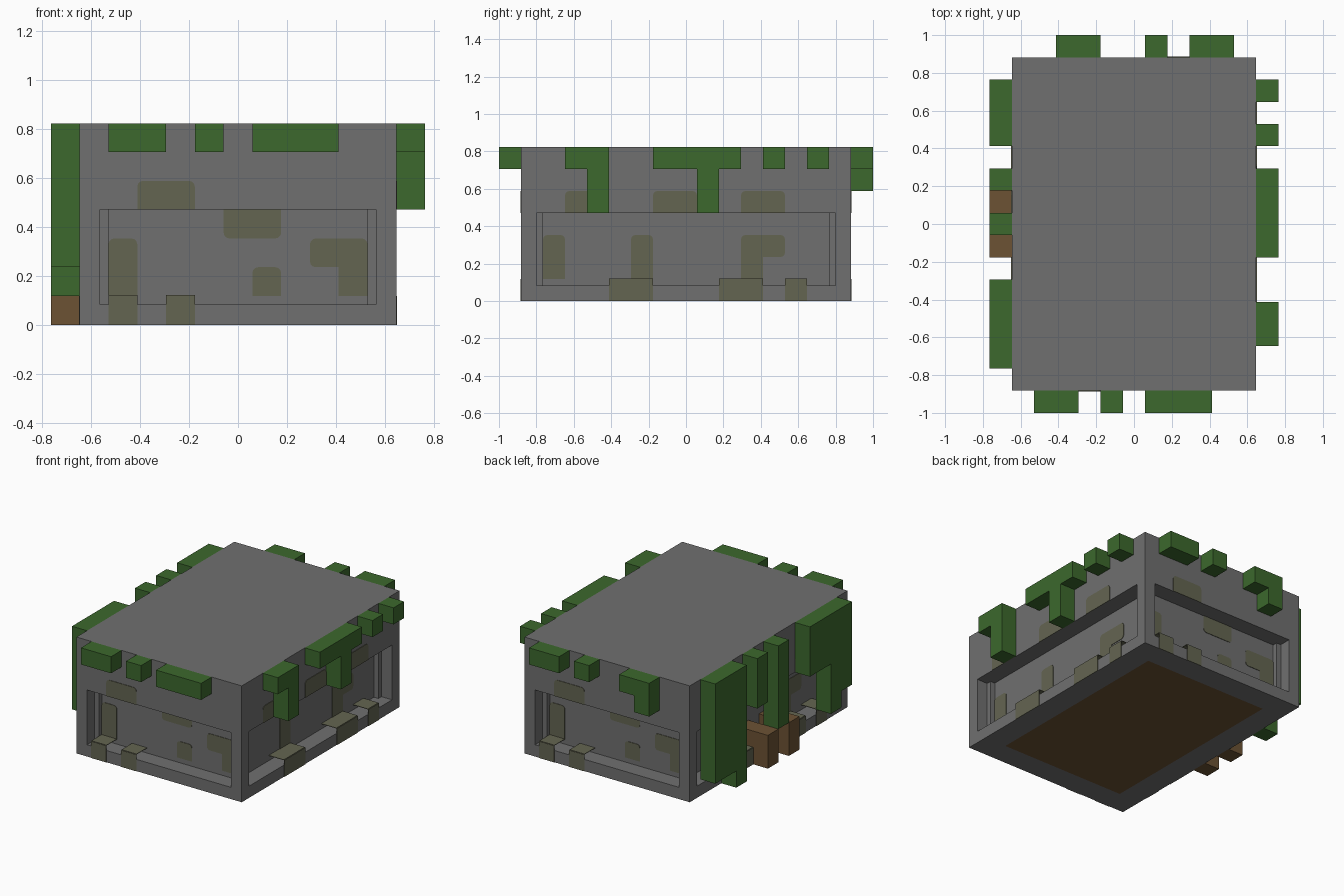
import bpy
import bmesh
from mathutils import Vector

U = 2 / 17                      # grid unit
HALF = Vector((5.5, 7.5, 0))    # half width and depth in units
PLATE = 0.03                    # moss plate thickness in units

if "Cube" in bpy.data.objects:
    bpy.data.objects.remove(bpy.data.objects["Cube"])


def material(name, rgb):
    m = bpy.data.materials.new(name)
    m.use_nodes = True
    m.diffuse_color = (*rgb, 1)
    m.node_tree.nodes["Principled BSDF"].inputs["Base Color"].default_value = (*rgb, 1)
    return m


STONE = material("grey stone", (0.162, 0.162, 0.162))
VINE = material("vine green", (0.045, 0.14, 0.026))
WOOD = material("brown wood", (0.15, 0.084, 0.034))
MOSS = material("olive moss", (0.127, 0.13, 0.083))


def finish(bm, name, *mats):
    mesh = bpy.data.meshes.new(name)
    bm.to_mesh(mesh)
    bm.free()
    for m in mats:
        mesh.materials.append(m)
    obj = bpy.data.objects.new(name, mesh)
    bpy.context.collection.objects.link(obj)
    return obj


def cube(lo, hi):
    """Box between two corners given in units."""
    bm = bmesh.new()
    bmesh.ops.create_cube(bm, size=1)
    lo, hi = Vector(lo), Vector(hi)
    for v in bm.verts:
        v.co = ((lo + hi) / 2 + v.co * (hi - lo)) * U
    return bm


def wall_box(side, a0, a1, z0, z1, d0=0, d1=1):
    """Box on a wall: a runs along the wall, d points out of it."""
    axis = 1 if side in ("left", "right") else 0
    sign = 1 if side in ("left", "back") else -1
    lo, hi = [0, 0, z0], [0, 0, z1]
    lo[axis], hi[axis] = a0 - HALF[axis], a1 - HALF[axis]
    out = sorted(sign * (HALF[1 - axis] + d) for d in (d0, d1))
    lo[1 - axis], hi[1 - axis] = out
    return cube(lo, hi)


# Stone body with a recess in each wall and a wooden panel underneath
bm = cube((-HALF.x, -HALF.y, 0), (HALF.x, HALF.y, 7))
bm.normal_update()
walls = [f for f in bm.faces if abs(f.normal.z) < 0.5]
base = next(f for f in bm.faces if f.normal.z < -0.5)
bmesh.ops.inset_individual(bm, faces=walls, thickness=U)
for f in walls:
    for v in f.verts:
        if v.co.z > 4 * U:
            v.co.z = 4 * U
for f in walls:
    inward = -f.normal * U
    pushed = bmesh.ops.extrude_discrete_faces(bm, faces=[f])["faces"][0]
    bmesh.ops.translate(bm, verts=pushed.verts, vec=inward)
bmesh.ops.inset_individual(bm, faces=[base], thickness=2 * U)
base.material_index = 1
finish(bm, "stone_body", STONE, WOOD)

# Vines hanging on each wall: along from, along to, bottom, top
vines = {
    "front": [(1, 3, 6, 7), (4, 5, 6, 7), (6, 9, 6, 7)],
    "back": [(2, 4, 6, 7), (2, 3, 5, 6), (6, 7, 6, 7), (8, 10, 6, 7)],
    "left": [(2, 4, 6, 7), (3, 4, 4, 6), (6, 10, 6, 7), (8, 9, 4, 6),
             (11, 12, 6, 7), (13, 14, 6, 7)],
    "right": [(11, 14, 1, 7), (11, 12, 0, 1), (9, 10, 4, 7), (7, 8, 2, 7),
              (1, 5, 4, 7), (2, 3, 1, 4), (1, 2, 2, 4)],
}
for side, spans in vines.items():
    for i, span in enumerate(spans, 1):
        finish(wall_box(side, *span), f"{side}_vine_{i}", VINE)

# Wooden roots that reach into the recess
for i, a in enumerate((6, 8), 1):
    finish(wall_box("right", a, a + 1, 0, 2), f"root_{i}", WOOD)
    finish(wall_box("right", a, a + 1, 1, 2, -1, 0), f"root_inner_{i}", WOOD)

# Moss patches, the same pattern turned half round on the opposite wall
short_moss = [(2, 4, 4, 5), (1, 2, 0, 1), (1, 2, 1, 3), (5, 7, 3, 4),
              (8, 10, 2, 3), (9, 10, 1, 3), (6, 7, 1, 2), (3, 4, 0, 1)]
long_moss = [(2, 4, 4, 5), (6, 8, 4, 5), (10, 12, 4, 5), (1, 2, 1, 3),
             (5, 6, 1, 3), (10, 12, 2, 3), (10, 11, 1, 3), (4, 6, 0, 1),
             (9, 11, 0, 1), (12, 13, 0, 1)]


def moss_plate(name, side, a0, a1, z0, z1):
    depth = -1 if 1 <= z0 < 4 else 0
    bm = wall_box(side, a0, a1, z0, z1, depth, depth + PLATE)
    # Round the free corners only
    edges = []
    for e in bm.edges:
        run = e.verts[0].co - e.verts[1].co
        height = round(e.verts[0].co.z / U)
        if run.length < U / 2 and height in (2, 3, 5):
            edges.append(e)
    if edges:
        bmesh.ops.bevel(bm, geom=edges, offset=0.2 * U, segments=3,
                        profile=0.5, affect='EDGES')
    finish(bm, name, MOSS)
    if z0 == 0:  # carry the patch over the recess ledge
        finish(wall_box(side, a0, a1, 1, 1 + PLATE, -1, 0), name + "_ledge", MOSS)


for pattern, length, sides in ((short_moss, 11, ("front", "back")),
                               (long_moss, 15, ("left", "right"))):
    for i, (a0, a1, z0, z1) in enumerate(pattern, 1):
        moss_plate(f"{sides[0]}_moss_{i}", sides[0], a0, a1, z0, z1)
        moss_plate(f"{sides[1]}_moss_{i}", sides[1], length - a1, length - a0, z0, z1)
